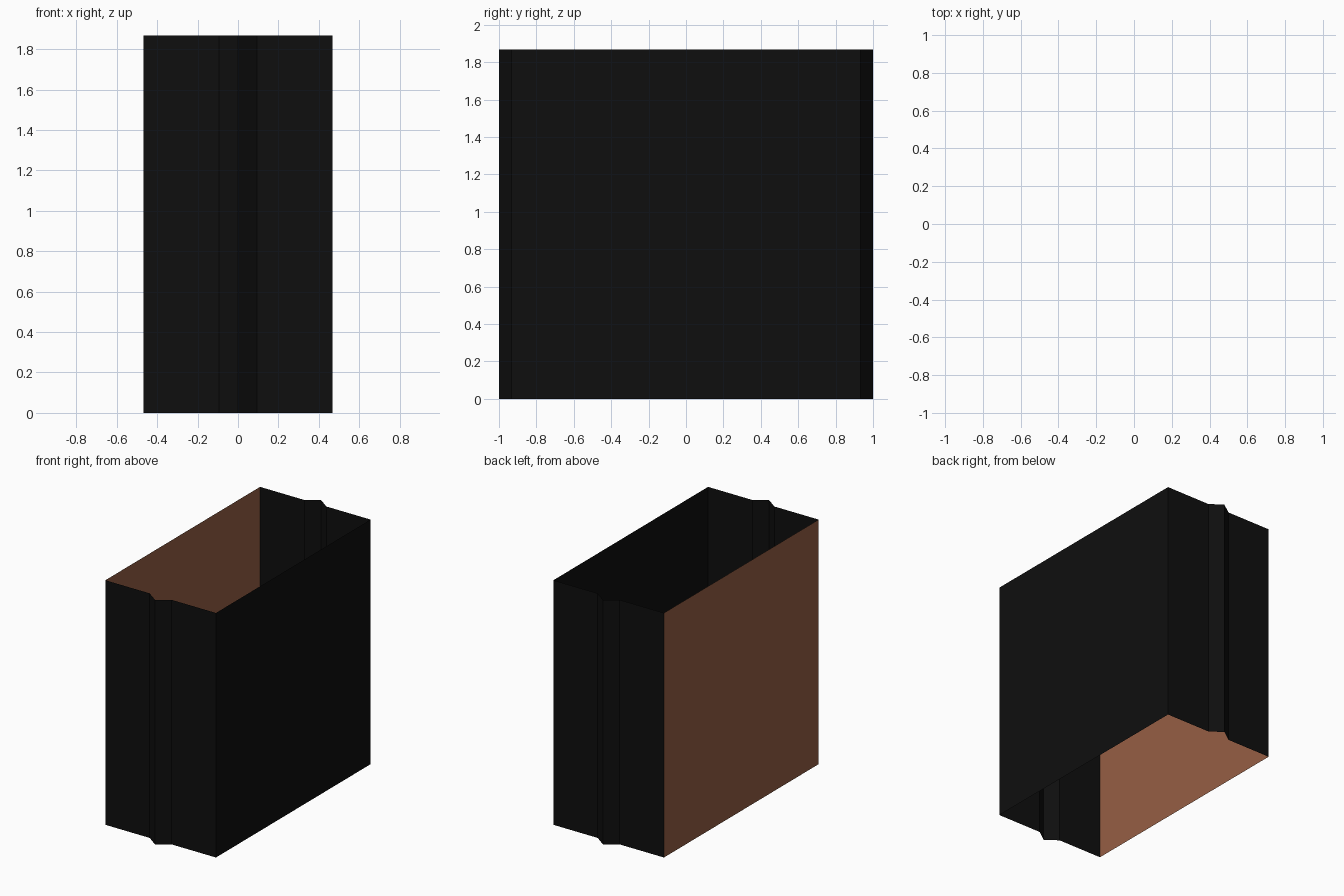
import bpy

if "Cube" in bpy.data.objects:
    bpy.data.objects.remove(bpy.data.objects["Cube"])

W, D, H = 0.467, 0.933, 1.867    # half width, half depth, height
RIDGE_W, RIDGE_Y = 0.093, 1.0    # ridge half width and peak


def material(name, rgb):
    m = bpy.data.materials.new(name)
    m.diffuse_color = (*rgb, 1)
    m.use_nodes = True
    m.node_tree.nodes["Principled BSDF"].inputs["Base Color"].default_value = m.diffuse_color
    return m


def wall(name, path, mat):
    """Thin upright wall following a plan path (outside on the right)."""
    n = len(path)
    verts = [(x, y, z) for z in (0, H) for x, y in path]
    faces = [(i, i + 1, n + i + 1, n + i) for i in range(n - 1)]
    me = bpy.data.meshes.new(name)
    me.from_pydata(verts, [], faces)
    me.materials.append(mat)
    ob = bpy.data.objects.new(name, me)
    bpy.context.collection.objects.link(ob)
    return ob


black = material("black", (0.0045, 0.0045, 0.0045))
brown = material("brown", (0.305, 0.114, 0.059))

# End walls, each with a central V-shaped ridge
for name, s in (("front_wall", 1), ("back_wall", -1)):
    plan = [(-W, -D), (-RIDGE_W, -D), (0, -RIDGE_Y), (RIDGE_W, -D), (W, -D)]
    wall(name, [(x * s, y * s) for x, y in plan], black)

# Long side walls
wall("right_wall", [(W, -D), (W, D)], black)
wall("left_wall", [(-W, D), (-W, -D)], brown)
